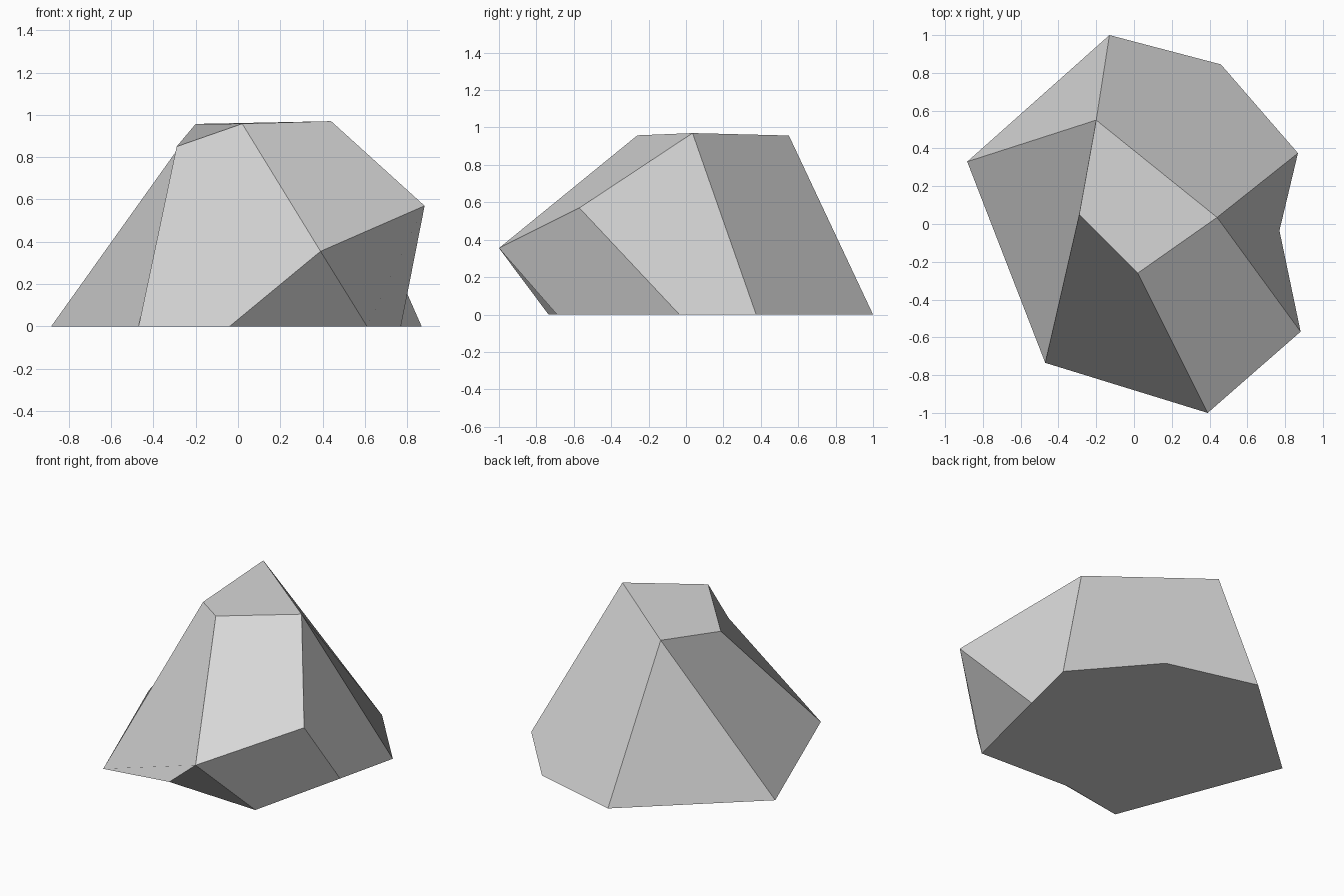
import bpy
import bmesh

default_cube = bpy.data.objects.get("Cube")
if default_cube:
    bpy.data.objects.remove(default_cube, do_unlink=True)

# Stone material
stone_grey = bpy.data.materials.new("stone_grey")
stone_grey.use_nodes = True
colour = (0.68, 0.68, 0.68, 1)
stone_grey.diffuse_color = colour
shader = next(n for n in stone_grey.node_tree.nodes if n.type == "BSDF_PRINCIPLED")
shader.inputs["Base Color"].default_value = colour
shader.inputs["Roughness"].default_value = 0.9

# Ground outline, overhanging ledge and crown of the rock
ground = {
    "back": (-0.13, 1.0), "back_left": (0.46, 0.845), "left": (0.868, 0.375),
    "notch": (0.77, -0.035), "under_left": (0.61, -0.69),
    "under_front": (-0.04, -0.66), "front_right": (-0.47, -0.735),
    "right": (-0.883, 0.33),
}
raised = {
    "ledge_left": (0.882, -0.57, 0.57), "ledge_front": (0.39, -1.0, 0.355),
    "crown_back": (-0.2, 0.55, 0.957), "crown_right": (-0.29, 0.05, 0.85),
    "crown_front": (0.02, -0.26, 0.958), "crown_left": (0.44, 0.035, 0.97),
}

# Facets joining the corners; the first corner sets how a bent facet folds
facets = [
    list(ground),
    ["crown_back", "crown_right", "crown_front", "crown_left"],
    ["left", "back_left", "back", "crown_back", "crown_left"],
    ["crown_back", "back", "right"],
    ["crown_back", "right", "front_right", "crown_right"],
    ["under_front", "ledge_front", "crown_front", "crown_right", "front_right"],
    ["crown_front", "ledge_front", "ledge_left", "crown_left"],
    ["crown_left", "ledge_left", "notch", "left"],
    ["ledge_left", "ledge_front", "under_left", "notch"],
    ["ledge_front", "under_front", "under_left"],
]

bm = bmesh.new()
corners = {name: bm.verts.new((x, y, 0)) for name, (x, y) in ground.items()}
corners.update({name: bm.verts.new(point) for name, point in raised.items()})
for facet in facets:
    bm.faces.new([corners[name] for name in facet])
bmesh.ops.recalc_face_normals(bm, faces=bm.faces)

mesh = bpy.data.meshes.new("rock")
bm.to_mesh(mesh)
bm.free()
mesh.materials.append(stone_grey)
rock = bpy.data.objects.new("rock", mesh)
bpy.context.collection.objects.link(rock)
